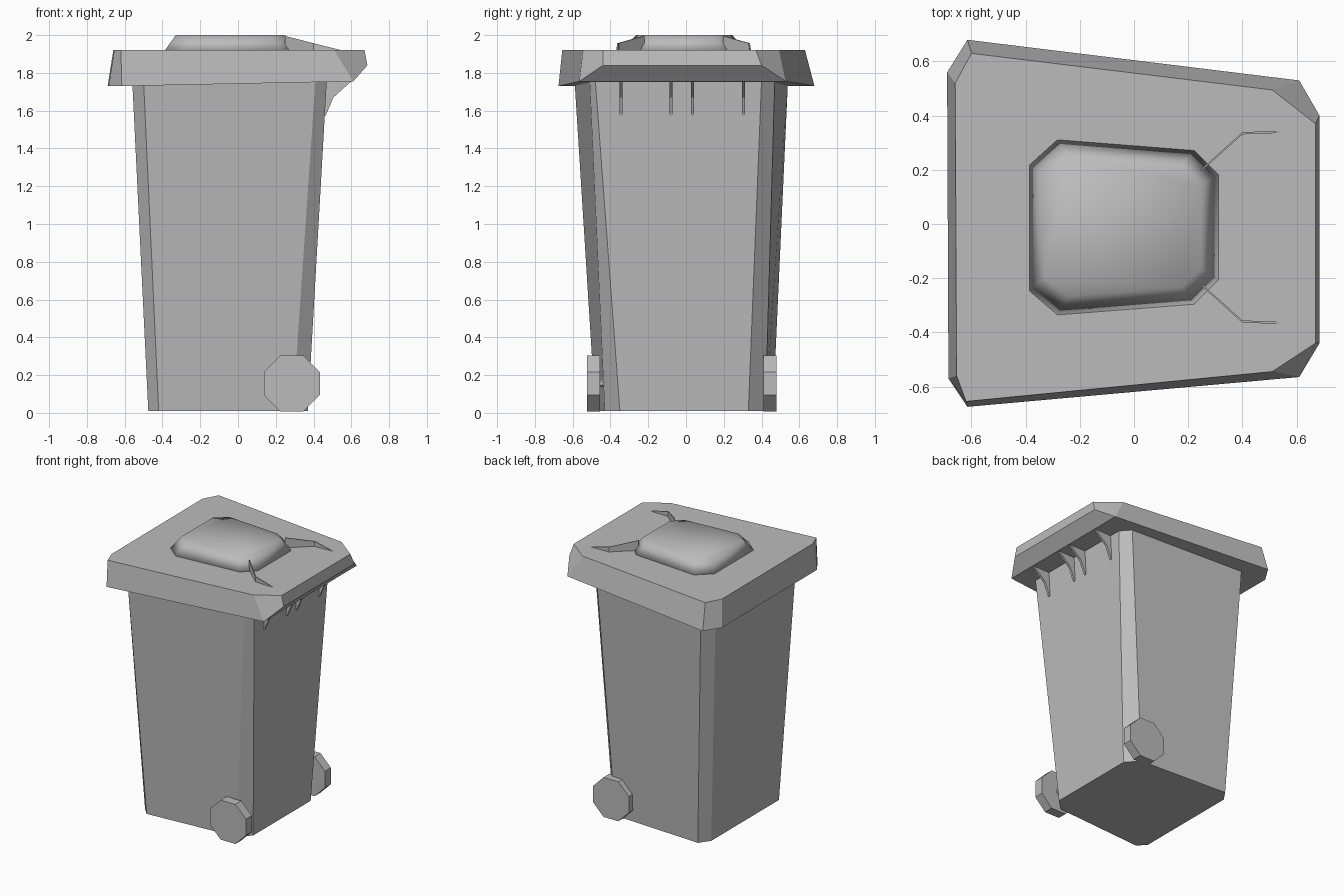
import bpy, bmesh
from math import radians
from mathutils import Matrix

cube = bpy.data.objects.get("Cube")
if cube:
    bpy.data.objects.remove(cube, do_unlink=True)

grey = bpy.data.materials.new("plain_grey")
grey.use_nodes = True
colour = (0.5, 0.5, 0.5, 1)
grey.diffuse_color = colour
grey.node_tree.nodes["Principled BSDF"].inputs["Base Color"].default_value = colour


def finish(name, bm, smooth=False):
    bmesh.ops.recalc_face_normals(bm, faces=bm.faces)
    mesh = bpy.data.meshes.new(name)
    bm.to_mesh(mesh)
    bm.free()
    mesh.materials.append(grey)
    for p in mesh.polygons:
        p.use_smooth = smooth
    obj = bpy.data.objects.new(name, mesh)
    bpy.context.collection.objects.link(obj)
    return obj


def loft(name, rings, bottom=None, smooth=False):
    """Skin matching rings of points and close both ends."""
    bm = bmesh.new()
    loops = [[bm.verts.new(p) for p in ring] for ring in rings]
    n = len(loops[0])
    for a, b in zip(loops, loops[1:]):
        for i in range(n):
            j = (i + 1) % n
            bm.faces.new((a[i], a[j], b[j], b[i]))
    for cap in bottom or [range(n)]:
        bm.faces.new([loops[0][i] for i in cap])
    bm.faces.new(loops[-1])
    return finish(name, bm, smooth)


def level(outline, z):
    return [(x, y, z) for x, y in outline]


# Tapered body with chamfered corners
body_base = [(.37, -.35), (.37, .33), (.29, .42), (-.42, .46),
             (-.475, .38), (-.475, -.42), (-.42, -.48), (.29, -.43)]
body_rim = [(.47, -.48), (.47, .40), (.41, .47), (-.5, .54),
            (-.56, .45), (-.56, -.5), (-.5, -.59), (.41, -.51)]
loft("body", [level(body_base, 0.01), level(body_rim, 1.76)])

# Lid skirt with an undercut grip on the hinge side
lid_low = [(.685, -.44, 1.84), (.685, .40, 1.84), (.61, .53, 1.755), (-.615, .68, 1.73),
           (-.69, .56, 1.73), (-.685, -.57, 1.73), (-.615, -.675, 1.73), (.61, -.565, 1.755)]
lid_top = [(.67, -.44), (.67, .37), (.51, .495), (-.6, .63),
           (-.66, .52), (-.655, -.56), (-.62, -.655), (.51, -.545)]
loft("lid", [lid_low, level(lid_top, 1.92)], bottom=[(7, 2, 1, 0), range(2, 8)])

# Raised smooth panel on the lid
panel = [(.315, -.21), (.315, .185), (.225, .275), (-.285, .315),
         (-.39, .22), (-.39, -.25), (-.285, -.34), (.225, -.3)]
inner = [(x * .82 - .01, y * .78) for x, y in panel]
loft("lid_panel", [level(panel, 1.915), level(inner, 2.0)], smooth=True)

# Thin curved ridges running from the panel to the lid edge
for side, label, shift in ((1, "back", 0), (-1, "front", -.025)):
    path = [(.25, .2, 1.995), (.4, .335, 1.957), (.54, .34, 1.922)]
    rings = []
    for x, y, z in path:
        y = side * y + shift
        rings.append([(x, y - .004, 1.915), (x, y + .004, 1.915),
                      (x, y + .004, z), (x, y - .004, z)])
    loft(label + "_lid_ridge", rings)

# Gusset ribs under the grip
gusset = [(.45, 1.76), (.605, 1.76), (.505, 1.67), (.465, 1.575), (.45, 1.575)]
for i, y in enumerate((-.345, -.08, .035, .305)):
    loft(f"gusset_{i + 1}", [[(x, y + d, z) for x, z in gusset] for d in (-.008, .008)])


def cylinder(name, sides, radius, depth, y):
    bm = bmesh.new()
    bmesh.ops.create_cone(bm, cap_ends=True, segments=sides, radius1=radius,
                          radius2=radius, depth=depth)
    turn = Matrix.Rotation(radians(90), 4, "X") @ Matrix.Rotation(radians(180 / sides), 4, "Z")
    bm.transform(Matrix.Translation((.285, y, .155)) @ turn)
    return finish(name, bm)


# Octagonal wheels and their axle
cylinder("front_wheel", 8, .16, .07, -.49)
cylinder("back_wheel", 8, .16, .07, .445)
cylinder("axle", 8, .02, .9, -.022)
